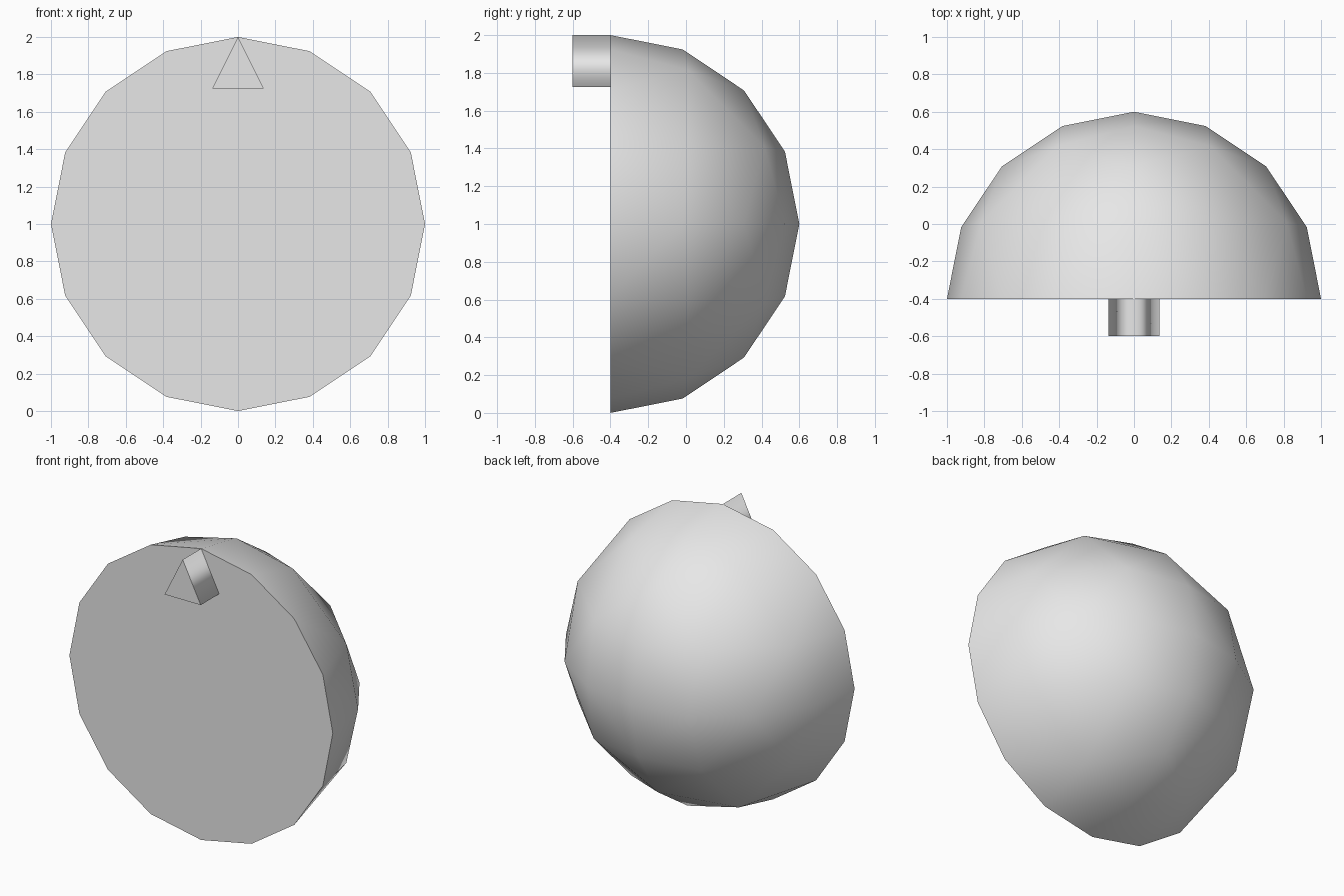
import bpy
import bmesh
from mathutils import Matrix, Vector

cube = bpy.data.objects.get("Cube")
if cube:
    bpy.data.objects.remove(cube, do_unlink=True)

FACE_Y = -0.4   # plane of the flat front
RADIUS = 1.0

grey = bpy.data.materials.new("light_grey")
grey.use_nodes = True
colour = (0.8, 0.8, 0.8, 1)
grey.diffuse_color = colour
grey.node_tree.nodes["Principled BSDF"].inputs["Base Color"].default_value = colour


def finish(bm, name):
    """Smooth the curved sides, keep faces square to y flat, add to scene."""
    bmesh.ops.recalc_face_normals(bm, faces=bm.faces)
    for face in bm.faces:
        face.smooth = abs(face.normal.y) < 0.999
        if not face.smooth:
            for edge in face.edges:
                edge.smooth = False
    mesh = bpy.data.meshes.new(name)
    bm.to_mesh(mesh)
    bm.free()
    mesh.materials.append(grey)
    obj = bpy.data.objects.new(name, mesh)
    bpy.context.collection.objects.link(obj)
    return obj


# Dome: an octahedron split twice and pushed out to a sphere, back half kept
bm = bmesh.new()
axes = [Vector(v) for v in ((1, 0, 0), (0, 1, 0), (0, 0, 1))]
for axis in axes:
    for sign in (1, -1):
        bm.verts.new(axis * sign)
bmesh.ops.convex_hull(bm, input=bm.verts)
for _ in range(2):
    bmesh.ops.subdivide_edges(bm, edges=bm.edges[:], cuts=1, use_grid_fill=True)
    for v in bm.verts:
        v.co = v.co.normalized() * RADIUS
bmesh.ops.delete(bm, geom=[v for v in bm.verts if v.co.y < -0.01], context="VERTS")

# Flat front disc closing the dome
rim = [e for e in bm.edges if e.is_boundary]
bmesh.ops.contextual_create(bm, geom=rim)
bmesh.ops.translate(bm, verts=bm.verts, vec=(0, FACE_Y, RADIUS))
finish(bm, "dome")

# Triangular marker standing out from the top of the front
bm = bmesh.new()
outline = [(0, 2.0), (-0.137, 1.725), (0.137, 1.725)]
front = bm.faces.new([bm.verts.new((x, FACE_Y - 0.2, z)) for x, z in outline])
extruded = bmesh.ops.extrude_face_region(bm, geom=[front], use_keep_orig=True)
moved = [g for g in extruded["geom"] if isinstance(g, bmesh.types.BMVert)]
bmesh.ops.translate(bm, verts=moved, vec=(0, 0.2, 0))
finish(bm, "top_marker")
